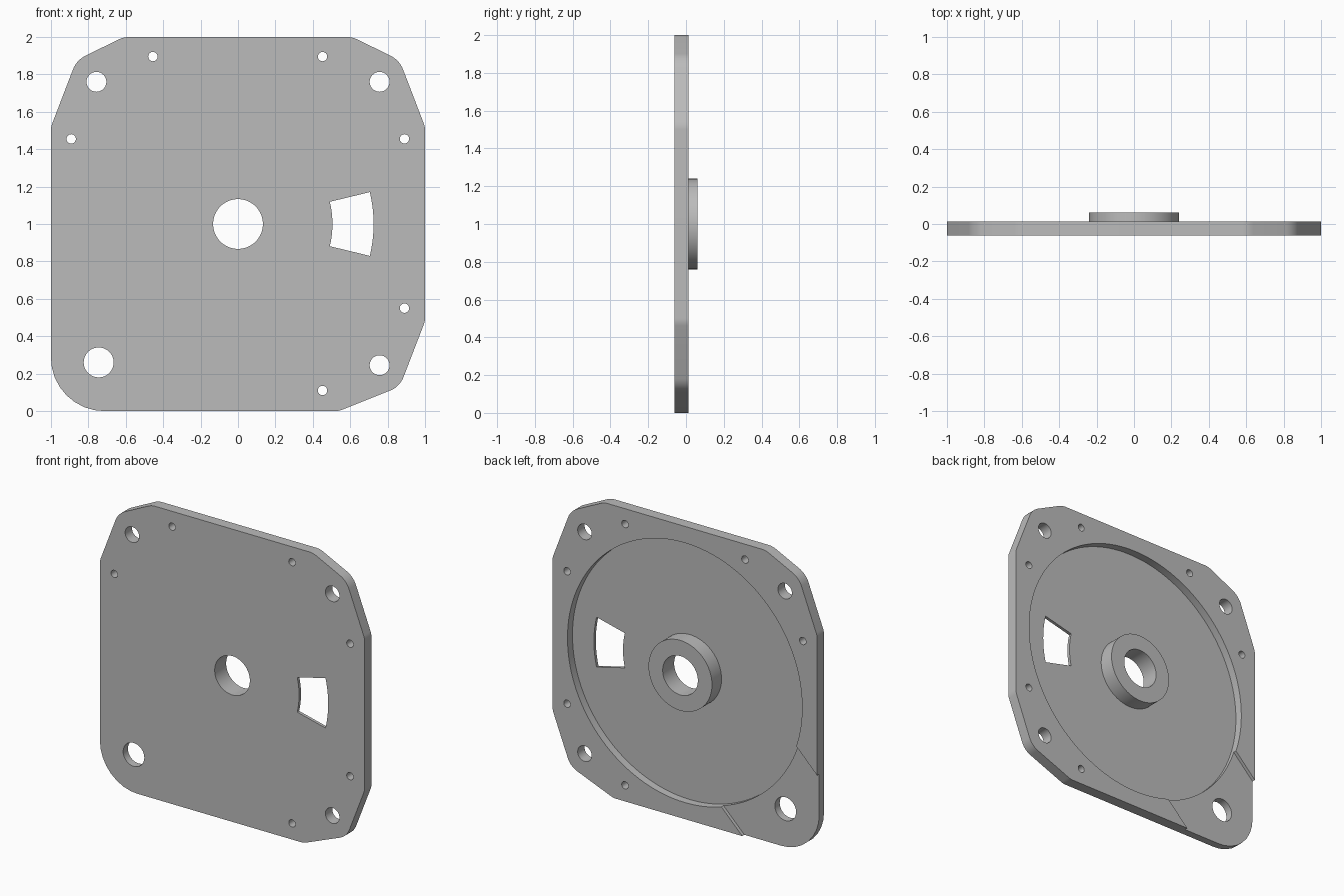
import bpy, bmesh
from math import sin, cos, radians, tau
from mathutils import Vector

cube = bpy.data.objects.get("Cube")
if cube:
    bpy.data.objects.remove(cube, do_unlink=True)

grey = bpy.data.materials.new("plain grey")
grey.use_nodes = True
grey.diffuse_color = (0.5, 0.5, 0.5, 1)
grey.node_tree.nodes["Principled BSDF"].inputs["Base Color"].default_value = (0.5, 0.5, 0.5, 1)

FRONT, FLOOR, PAD, RIM, BOSS_TOP = -0.062, -0.041, -0.01, 0.013, 0.062
MID = Vector((0, 1))


def prism(name, outline, y0, y1):
    """Solid made by extruding an x-z outline from y0 to y1."""
    bm = bmesh.new()
    face = bm.faces.new([bm.verts.new((p[0], y0, p[1])) for p in outline])
    moved = bmesh.ops.extrude_face_region(bm, geom=[face])["geom"]
    bmesh.ops.translate(bm, vec=(0, y1 - y0, 0),
                        verts=[v for v in moved if isinstance(v, bmesh.types.BMVert)])
    bmesh.ops.recalc_face_normals(bm, faces=bm.faces)
    mesh = bpy.data.meshes.new(name)
    bm.to_mesh(mesh)
    bm.free()
    obj = bpy.data.objects.new(name, mesh)
    bpy.context.collection.objects.link(obj)
    mesh.materials.append(grey)
    return obj


def arc(centre, r, start, end, n):
    return [(centre[0] + r * cos(start + (end - start) * i / n),
             centre[1] + r * sin(start + (end - start) * i / n)) for i in range(n + 1)]


def circle(x, z, r, n=48):
    return arc((x, z), r, 0, tau, n)[:-1]


def rounded(corners, steps=8):
    """Outline with each corner (x, z, trim) replaced by a circular fillet."""
    out = []
    for i, (x, z, trim) in enumerate(corners):
        p = Vector((x, z))
        a = (Vector(corners[i - 1][:2]) - p).normalized()
        b = (Vector(corners[(i + 1) % len(corners)][:2]) - p).normalized()
        half = a.angle(b) / 2
        weight = sin(half)
        for k in range(steps + 1):
            t = k / steps
            c0, c1, c2 = (1 - t) ** 2, 2 * t * (1 - t) * weight, t * t
            out.append(p + trim * (a * c0 + b * c2) / (c0 + c1 + c2))
    return out


def combine(target, tool, operation):
    mod = target.modifiers.new("combine", "BOOLEAN")
    mod.operation, mod.solver, mod.object = operation, "EXACT", tool
    bpy.context.view_layer.objects.active = target
    bpy.ops.object.modifier_apply(modifier=mod.name)
    bpy.data.objects.remove(tool, do_unlink=True)


def cut(outline, y0=-0.2, y1=0.2):
    combine(plate, prism("cutter", outline, y0, y1), "DIFFERENCE")


# Plate with clipped corners and one large round corner
plate = prism("cover_plate", rounded([
    (0.61, 2, 0.03), (-0.61, 2, 0.03), (-0.863, 1.877, 0.055), (-1, 1.52, 0.02),
    (-1, 0, 0.285), (0.54, 0, 0.02), (0.865, 0.13, 0.055), (1, 0.48, 0.02),
    (1, 1.52, 0.02), (0.863, 1.877, 0.055)]), FRONT, RIM)

# Round recess on the back and shallow channel to the round corner
cut(circle(0, 1, 0.887, 128), FLOOR, 0.2)
along = Vector((-1, -1)).normalized()
side = Vector((1, -1)).normalized() * 0.4
cut([MID + along * d + side * s for d, s in ((0.6, 1), (1.7, 1), (1.7, -1), (0.6, -1))], PAD, 0.2)

# Centre boss and bore
combine(plate, prism("boss", circle(0, 1, 0.24, 96), (FRONT + FLOOR) / 2, BOSS_TOP), "UNION")
cut(circle(0, 1, 0.133, 64))

# Sector window
span = radians(13.6)
cut(arc(MID, 0.725, -span, span, 12) + arc(MID, 0.505, span, -span, 12))

# Corner mounting holes, then small screw holes
cut(circle(-0.745, 0.26, 0.08))
for x, z in ((-0.757, 1.76), (0.757, 1.76), (0.757, 0.245)):
    cut(circle(x, z, 0.053))
for x, z in ((-0.455, 1.895), (0.452, 1.895), (-0.892, 1.455), (0.89, 1.455),
             (0.89, 0.55), (0.452, 0.11)):
    cut(circle(x, z, 0.025, 32))

bpy.ops.object.select_all(action="DESELECT")
plate.select_set(True)
bpy.context.view_layer.objects.active = plate
bpy.ops.object.shade_smooth_by_angle(angle=radians(30))
